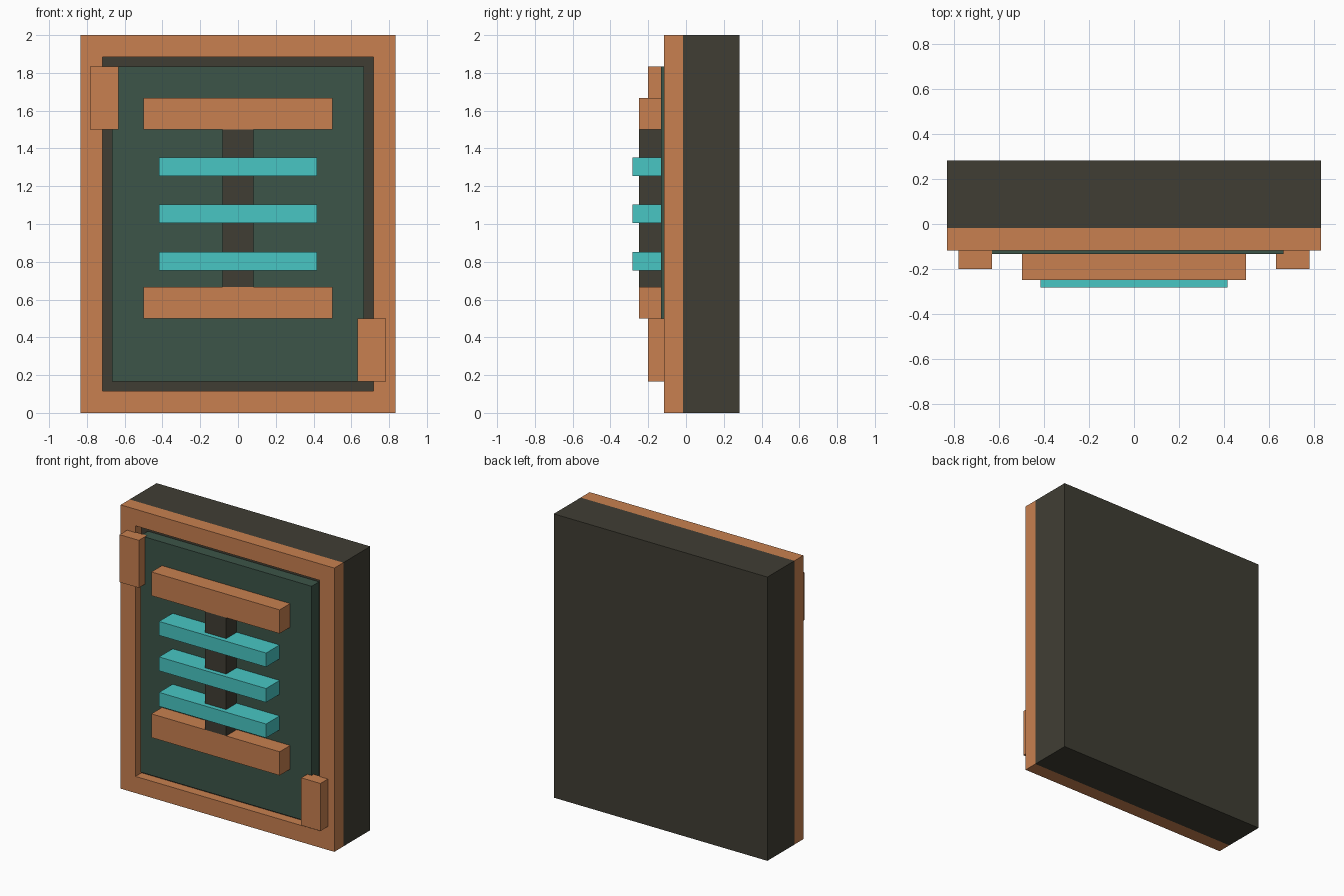
import bpy
import bmesh

if "Cube" in bpy.data.objects:
    bpy.data.objects.remove(bpy.data.objects["Cube"])


def material(name, rgb):
    m = bpy.data.materials.new(name)
    m.diffuse_color = (*rgb, 1.0)
    m.use_nodes = True
    m.node_tree.nodes["Principled BSDF"].inputs["Base Color"].default_value = m.diffuse_color
    return m


COPPER = material("copper", (0.578, 0.216, 0.080))
DARK = material("dark_metal", (0.051, 0.048, 0.034))
GREEN = material("dark_green", (0.045, 0.089, 0.065))
TEAL = material("teal_glow", (0.065, 0.565, 0.552))


def box(name, x, y, z, mat):
    """Box from (min, max) ranges on each axis."""
    bm = bmesh.new()
    bmesh.ops.create_cube(bm, size=1.0)
    for v in bm.verts:
        v.co = [(r[0] + r[1]) / 2 + c * (r[1] - r[0])
                for r, c in zip((x, y, z), v.co)]
    return finish(name, bm, mat)


def finish(name, bm, mat):
    bmesh.ops.recalc_face_normals(bm, faces=bm.faces)
    mesh = bpy.data.meshes.new(name)
    bm.to_mesh(mesh)
    bm.free()
    mesh.materials.append(mat)
    obj = bpy.data.objects.new(name, mesh)
    bpy.context.collection.objects.link(obj)
    return obj


def frame(name, outer, inner, y, mat):
    """Rectangular ring; outer and inner are (half width, z min, z max)."""
    bm = bmesh.new()
    loops = []
    for yy in y:
        for w, z0, z1 in (outer, inner):
            loops.append([bm.verts.new((px, yy, pz)) for px, pz in
                          ((-w, z0), (w, z0), (w, z1), (-w, z1))])
    fo, fi, bo, bi = loops
    for a, b in ((fo, fi), (fi, bi), (bi, bo), (bo, fo)):
        for i in range(4):
            j = (i + 1) % 4
            bm.faces.new((a[i], a[j], b[j], b[i]))
    return finish(name, bm, mat)


# Housing, with a raised floor inside the frame opening
box("housing", (-0.833, 0.833), (-0.017, 0.283), (0, 2), DARK)
box("recess_floor", (-0.717, 0.717), (-0.05, -0.017), (0.117, 1.883), DARK)

# Front frame and inset panel
frame("front_frame", (0.833, 0, 2), (0.717, 0.117, 1.883), (-0.117, -0.017), COPPER)
box("panel", (-0.667, 0.667), (-0.133, -0.05), (0.167, 1.833), GREEN)

# Central spine between two cross bars
box("spine", (-0.083, 0.083), (-0.25, -0.133), (0.667, 1.5), DARK)
for name, z in (("lower_bar", 0.5), ("upper_bar", 1.5)):
    box(name, (-0.5, 0.5), (-0.25, -0.133), (z, z + 0.167), COPPER)

# Glowing rungs
for i in range(3):
    z = 0.755 + 0.25 * i
    box(f"glow_rung_{i + 1}", (-0.417, 0.417), (-0.283, -0.133), (z, z + 0.098), TEAL)

# Corner clips on opposite corners
box("upper_left_clip", (-0.783, -0.633), (-0.2, -0.11), (1.5, 1.835), COPPER)
box("lower_right_clip", (0.633, 0.783), (-0.2, -0.11), (0.165, 0.5), COPPER)
